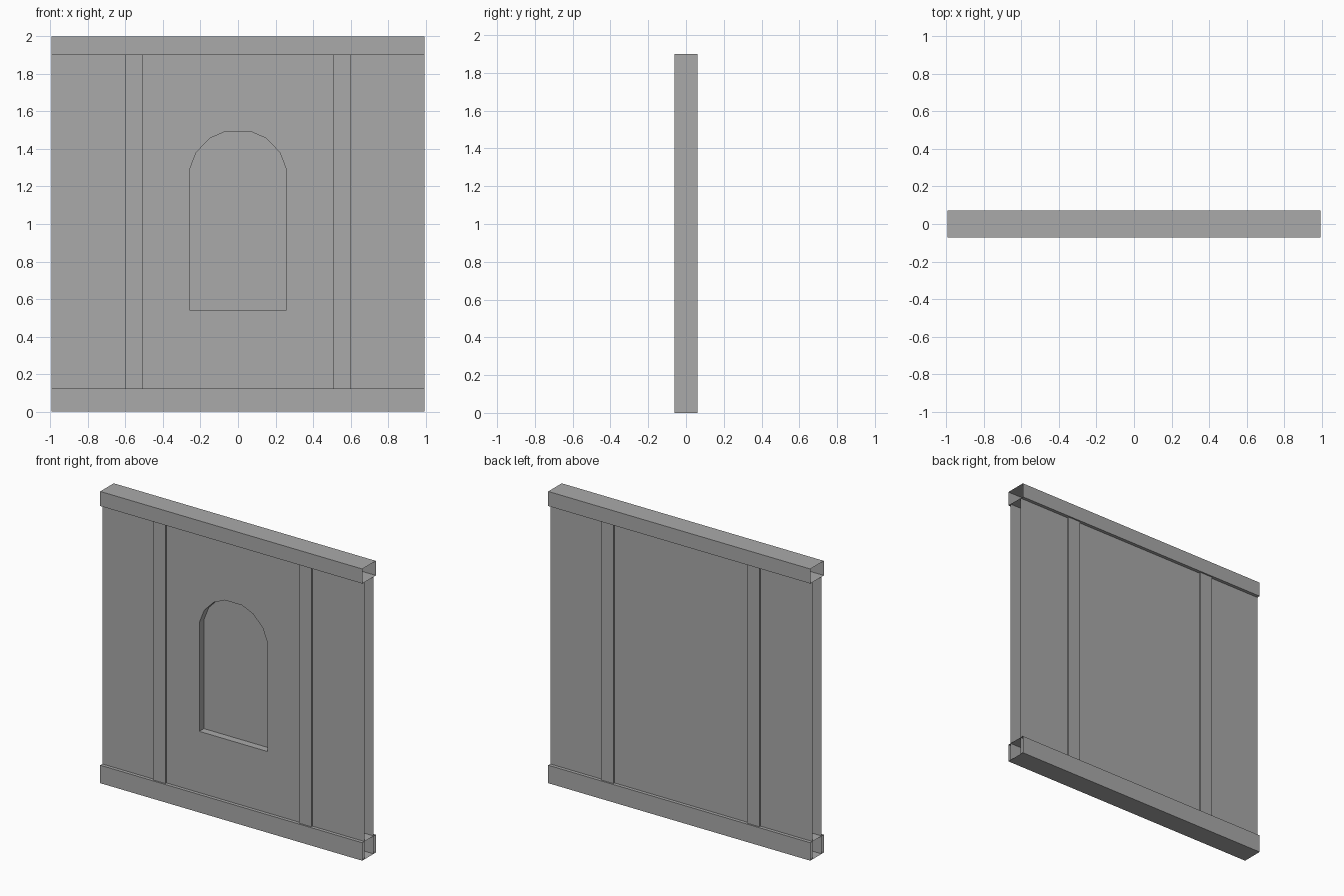
import bpy
import bmesh

old = bpy.data.objects.get("Cube")
if old:
    bpy.data.objects.remove(old, do_unlink=True)

stone = bpy.data.materials.new("grey stone")
stone.use_nodes = True
GREY = (0.4, 0.4, 0.4, 1)
stone.diffuse_color = GREY
stone.node_tree.nodes["Principled BSDF"].inputs["Base Color"].default_value = GREY

HALF = 0.994          # half width of the whole panel
WALL_Y = 0.05         # half thickness of the wall
WALL_TOP = 1.9


def finish(name, bm):
    mesh = bpy.data.meshes.new(name)
    bm.to_mesh(mesh)
    bm.free()
    mesh.materials.append(stone)
    obj = bpy.data.objects.new(name, mesh)
    bpy.context.collection.objects.link(obj)


def open_tube(name, x0, x1, y, z0, z1, axis):
    """Box without the two end faces along the given axis."""
    bm = bmesh.new()
    bmesh.ops.create_cube(bm, size=1)
    for v in bm.verts:
        v.co.x = x0 if v.co.x < 0 else x1
        v.co.y = -y if v.co.y < 0 else y
        v.co.z = z0 if v.co.z < 0 else z1
    bm.normal_update()
    ends = [f for f in bm.faces if abs(f.normal[axis]) > 0.9]
    bmesh.ops.delete(bm, geom=ends, context="FACES_ONLY")
    finish(name, bm)


# Beams, hollow with open ends
open_tube("bottom_beam", -HALF, HALF, 0.073, 0, 0.123, 0)
open_tube("top_beam", -HALF, HALF, 0.073, WALL_TOP, 2, 0)

# Pilasters passing through the wall
for name, side in (("left_pilaster", 1), ("right_pilaster", -1)):
    a, b = sorted((0.506 * side, 0.601 * side))
    open_tube(name, a, b, 0.062, 0, WALL_TOP, 2)

# Back of the wall
rect = [(-HALF, 0), (HALF, 0), (HALF, WALL_TOP), (-HALF, WALL_TOP)]
bm = bmesh.new()
bm.faces.new([bm.verts.new((x, WALL_Y, z)) for x, z in reversed(rect)])
finish("wall_back", bm)

# Arched outline of the niche, right half mirrored to the left
half_arch = [(0.258, 0.543), (0.258, 1.29), (0.222, 1.382), (0.149, 1.457), (0.065, 1.494)]
arch = half_arch + [(-x, z) for x, z in reversed(half_arch)]


def loop(bm, points, y):
    verts = [bm.verts.new((x, y, z)) for x, z in points]
    return verts, [bm.edges.new((v, verts[i - 1])) for i, v in enumerate(verts)]


# Front of the wall with the arched opening
bm = bmesh.new()
edges = loop(bm, rect, -WALL_Y)[1] + loop(bm, arch, -WALL_Y)[1]
bmesh.ops.triangle_fill(bm, edges=edges, use_beauty=True, normal=(0, -1, 0))
bmesh.ops.dissolve_limit(bm, angle_limit=0.01, verts=bm.verts, edges=bm.edges)
bm.normal_update()
bmesh.ops.reverse_faces(bm, faces=[f for f in bm.faces if f.normal.y > 0])
finish("wall_front", bm)

# Niche recess: reveal and back panel
bm = bmesh.new()
front = loop(bm, arch, -WALL_Y)[0]
back = loop(bm, arch, 0)[0]
for i in range(len(arch)):
    bm.faces.new((front[i - 1], front[i], back[i], back[i - 1]))
bm.faces.new(back)
bm.normal_update()
panel = bm.faces[:][-1]
bmesh.ops.recalc_face_normals(bm, faces=bm.faces)
if panel.normal.y > 0:
    bmesh.ops.reverse_faces(bm, faces=bm.faces)
finish("niche", bm)
